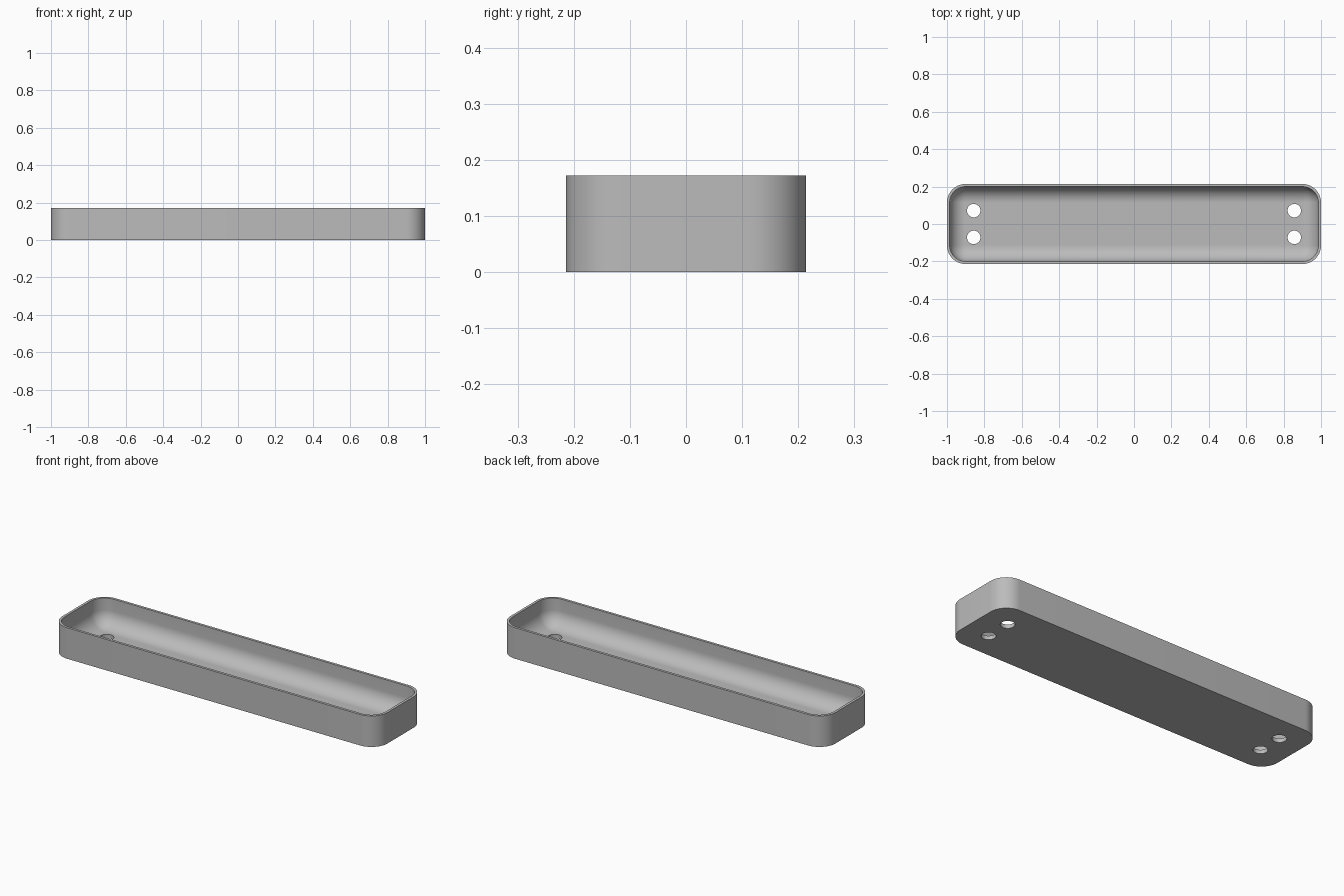
import bpy, bmesh, math
from mathutils import Matrix

if "Cube" in bpy.data.objects:
    bpy.data.objects.remove(bpy.data.objects["Cube"], do_unlink=True)

HALF_X, HALF_Y, HEIGHT = 1.0, 0.214, 0.172
CORNER, WALL, FLOOR = 0.1, 0.0143, 0.0215
FILLET = CORNER - WALL
ARC = 14

grey = bpy.data.materials.new("plain grey")
grey.use_nodes = True
colour = (0.5, 0.5, 0.5, 1)
grey.diffuse_color = colour
grey.node_tree.nodes["Principled BSDF"].inputs["Base Color"].default_value = colour


def ring(bm, inset, z):
    """Rounded rectangle of vertices, pulled in from the outer outline."""
    radius = max(CORNER - inset, 0)
    verts = []
    for quarter, (sx, sy) in enumerate([(1, 1), (-1, 1), (-1, -1), (1, -1)]):
        for i in range(ARC + 1):
            a = math.pi / 2 * (quarter + i / ARC)
            verts.append(bm.verts.new((sx * (HALF_X - CORNER) + radius * math.cos(a),
                                       sy * (HALF_Y - CORNER) + radius * math.sin(a), z)))
    return verts


def finish(bm, name):
    bmesh.ops.recalc_face_normals(bm, faces=bm.faces)
    mesh = bpy.data.meshes.new(name)
    bm.to_mesh(mesh)
    bm.free()
    mesh.materials.append(grey)
    obj = bpy.data.objects.new(name, mesh)
    bpy.context.collection.objects.link(obj)
    return obj


# Tray shell: outer wall, rim, inner wall, then the rounded inner fillet
profile = [(0, 0), (0, HEIGHT), (WALL, HEIGHT)]
for i in range(ARC + 1):
    a = math.pi / 2 * i / ARC
    profile.append((WALL + FILLET * (1 - math.cos(a)), FLOOR + FILLET * (1 - math.sin(a))))

bm = bmesh.new()
rings = [ring(bm, inset, z) for inset, z in profile]
for low, high in zip(rings, rings[1:]):
    for i in range(len(low)):
        j = (i + 1) % len(low)
        bm.faces.new((low[i], low[j], high[j], high[i]))
bm.faces.new(rings[0])
bm.faces.new(rings[-1])
bmesh.ops.remove_doubles(bm, verts=bm.verts, dist=0.0001)
tray = finish(bm, "tray")

# Four drain holes through the floor
bm = bmesh.new()
for x in (-0.857, 0.857):
    for y in (-0.0714, 0.0714):
        bmesh.ops.create_cone(bm, cap_ends=True, segments=32, radius1=0.036, radius2=0.036,
                              depth=0.1, matrix=Matrix.Translation((x, y, 0.01)))
cutter = finish(bm, "hole_cutter")
cutter.hide_render = True

cut = tray.modifiers.new("drain_holes", 'BOOLEAN')
cut.operation = 'DIFFERENCE'
cut.object = cutter
cut.solver = 'EXACT'
bpy.ops.object.select_all(action='DESELECT')
tray.select_set(True)
bpy.context.view_layer.objects.active = tray
bpy.ops.object.modifier_apply(modifier=cut.name)
bpy.data.objects.remove(cutter, do_unlink=True)
bpy.ops.object.shade_smooth_by_angle(angle=math.radians(30))
